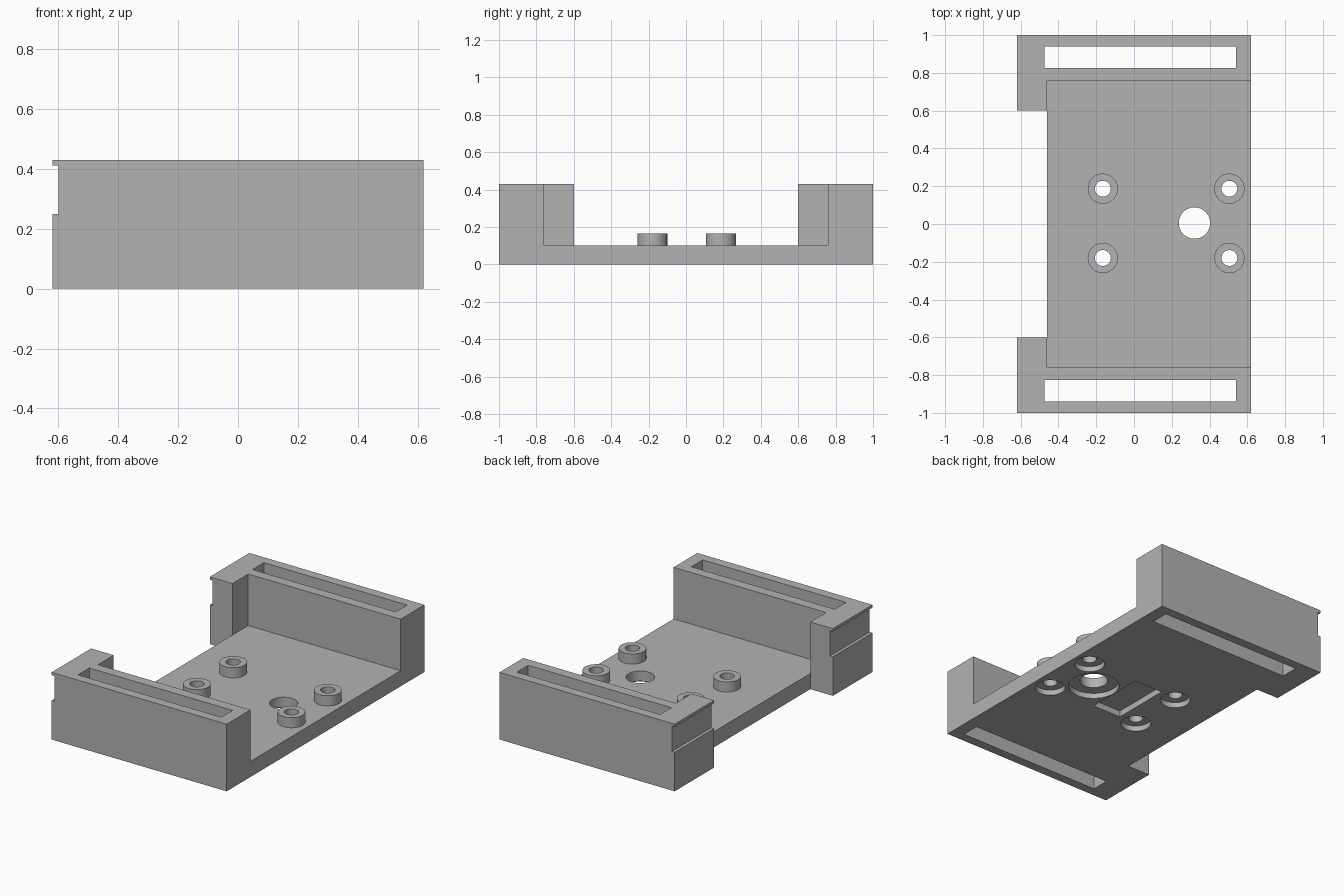
import bpy
import bmesh
from mathutils import Matrix, Vector

cube = bpy.data.objects.get("Cube")
if cube:
    bpy.data.objects.remove(cube, do_unlink=True)

grey = bpy.data.materials.new("plain grey")
grey.use_nodes = True
colour = (0.45, 0.45, 0.45, 1)
grey.diffuse_color = colour
grey.node_tree.nodes["Principled BSDF"].inputs["Base Color"].default_value = colour


def make_object(name, bm):
    mesh = bpy.data.meshes.new(name)
    bm.to_mesh(mesh)
    bm.free()
    mesh.materials.append(grey)
    obj = bpy.data.objects.new(name, mesh)
    bpy.context.collection.objects.link(obj)
    return obj


def box(name, low, high):
    low, high = Vector(low), Vector(high)
    bm = bmesh.new()
    place = Matrix.Translation((low + high) / 2) @ Matrix.Diagonal((*(high - low), 1))
    bmesh.ops.create_cube(bm, size=1, matrix=place)
    return make_object(name, bm)


def cylinder(name, x, y, radius, z0, z1):
    bm = bmesh.new()
    bmesh.ops.create_cone(bm, cap_ends=True, segments=48, radius1=radius, radius2=radius,
                          depth=z1 - z0, matrix=Matrix.Translation((x, y, (z0 + z1) / 2)))
    return make_object(name, bm)


def cut(target, cutter):
    cutter.hide_render = True
    mod = target.modifiers.new("cut", 'BOOLEAN')
    mod.operation = 'DIFFERENCE'
    mod.solver = 'EXACT'
    mod.object = cutter
    bpy.context.view_layer.objects.active = target
    bpy.ops.object.modifier_apply(modifier=mod.name)
    bpy.data.objects.remove(cutter, do_unlink=True)


def smooth(obj):
    bpy.ops.object.select_all(action='DESELECT')
    obj.select_set(True)
    bpy.context.view_layer.objects.active = obj
    bpy.ops.object.shade_smooth_by_angle(angle=0.6)


# Tray with two side walls and wrapped corners
W, H, FLOOR = 0.62, 0.43, 0.1
tray = box("tray", (-W, -1, 0), (W, 1, H))
cut(tray, box("channel", (-0.46, -0.76, FLOOR), (1, 0.76, 1)))
cut(tray, box("end_opening", (-1, -0.6, -1), (-0.46, 0.6, 1)))
cut(tray, box("end_groove", (-1, -2, 0.25), (-0.6, 2, 0.412)))

# Strap slots through the walls
for side in (-1, 1):
    y0, y1 = sorted((side * 0.825, side * 0.94))
    cut(tray, box("slot", (-0.475, y0, -1), (0.54, y1, 1)))

# Cable hole with a shallow counterbore, and a pocket underneath
cut(tray, cylinder("cable_hole", 0.32, 0.005, 0.083, -1, 1))
cut(tray, cylinder("cable_recess", 0.32, 0.005, 0.152, -1, 0.035))
cut(tray, box("pocket", (-0.04, -0.18, -1), (0.165, 0.21, 0.04)))

# Hollow standoffs with screw recesses below
for x, end in ((-0.165, "rear"), (0.505, "front")):
    for y, side in ((-0.18, "right"), (0.187, "left")):
        cut(tray, cylinder("screw_hole", x, y, 0.042, -1, 1))
        cut(tray, cylinder("screw_recess", x, y, 0.09, -1, 0.035))
        post = cylinder(f"standoff_{end}_{side}", x, y, 0.08, FLOOR, 0.165)
        cut(post, cylinder("bore", x, y, 0.042, -1, 1))
        smooth(post)

smooth(tray)
